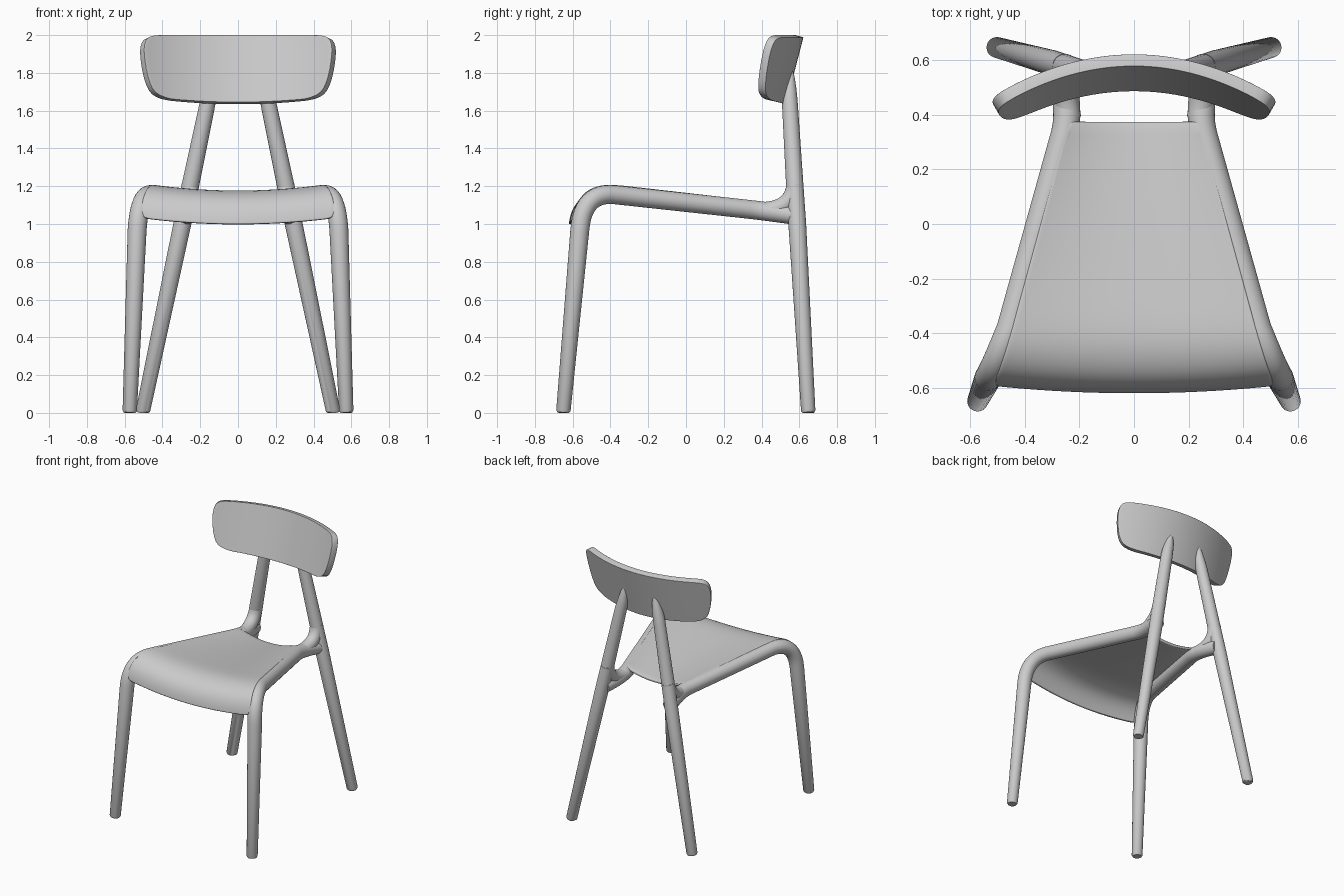
import bpy, bmesh, math
from mathutils import Vector

if "Cube" in bpy.data.objects:
    bpy.data.objects.remove(bpy.data.objects["Cube"])

grey = bpy.data.materials.new("light_grey")
grey.diffuse_color = (0.6, 0.6, 0.6, 1)
grey.use_nodes = True
grey.node_tree.nodes["Principled BSDF"].inputs["Base Color"].default_value = grey.diffuse_color


def finish(bm, name, angle=40):
    me = bpy.data.meshes.new(name)
    bm.to_mesh(me)
    bm.free()
    ob = bpy.data.objects.new(name, me)
    bpy.context.collection.objects.link(ob)
    me.materials.append(grey)
    bpy.ops.object.select_all(action='DESELECT')
    ob.select_set(True)
    bpy.context.view_layer.objects.active = ob
    bpy.ops.object.shade_smooth_by_angle(angle=math.radians(angle))
    return ob


def bend(a, c, b, n=12):
    """Quadratic curve from a to b with control c."""
    a, b, c = Vector(a), Vector(b), Vector(c)
    return [a * (1 - t) ** 2 + c * 2 * t * (1 - t) + b * t * t
            for t in (i / n for i in range(n + 1))]


def tube(name, path, radii, side, seg=24):
    """Round tube along a path, mirrored by side, never below the floor."""
    pts = [Vector((p[0] * side, p[1], p[2])) for p in path]
    bm = bmesh.new()
    rings, ref = [], Vector((1, 0, 0))
    for i, p in enumerate(pts):
        d = (pts[min(i + 1, len(pts) - 1)] - pts[max(i - 1, 0)]).normalized()
        ref = (ref - d * ref.dot(d)).normalized()
        w = d.cross(ref)
        ring = []
        for k in range(seg):
            a = 2 * math.pi * k / seg
            v = p + (ref * math.cos(a) + w * math.sin(a)) * radii[i]
            v.z = max(v.z, 0)
            ring.append(bm.verts.new(v))
        rings.append(ring)
    for r, s in zip(rings, rings[1:]):
        for k in range(seg):
            j = (k + 1) % seg
            bm.faces.new((r[k], r[j], s[j], s[k]))
    bm.faces.new(rings[0])
    bm.faces.new(rings[-1])
    bmesh.ops.recalc_face_normals(bm, faces=bm.faces)
    return finish(bm, name)


def panel(name, rows, point, thick, edge, cols=24):
    """Curved sheet: rows of data, point(row, u) with u from -1 to 1."""
    bm = bmesh.new()
    grid = [[bm.verts.new(point(r, 2 * i / cols - 1)) for i in range(cols + 1)]
            for r in rows]
    for a, b in zip(grid, grid[1:]):
        for i in range(cols):
            bm.faces.new((a[i], a[i + 1], b[i + 1], b[i]))
    ob = finish(bm, name)
    sub = ob.modifiers.new("smooth", 'SUBSURF')
    sub.levels = sub.render_levels = 1
    sol = ob.modifiers.new("thickness", 'SOLIDIFY')
    sol.thickness, sol.offset = thick, -1
    bev = ob.modifiers.new("rounded_edge", 'BEVEL')
    bev.width, bev.segments = edge, 3
    bev.limit_method, bev.angle_limit = 'ANGLE', math.radians(50)
    return ob


for side, label in ((1, "right"), (-1, "left")):
    # front leg bending into the side rail
    path = [(0.574, -0.65, 0), (0.573, -0.649, 0.012)]
    path += bend((0.534, -0.562, 0.97), (0.52, -0.545, 1.17), (0.453, -0.38, 1.155))
    path += bend((0.255, 0.33, 1.078), (0.23, 0.42, 1.068), (0.275, 0.585, 1.045), 6)
    radii = [0.031, 0.038] + [0.05] * (len(path) - 2)
    tube("front_leg_and_rail_" + label, path, radii, side)

    # back leg tapering into the backrest
    path = [(0.505, 0.648, 0), (0.503, 0.647, 0.012), (0.295, 0.589, 1.0),
            (0.253, 0.576, 1.2), (0.165, 0.551, 1.62), (0.157, 0.549, 1.66),
            (0.143, 0.548, 1.72), (0.132, 0.55, 1.78), (0.125, 0.552, 1.83)]
    tube("back_leg_" + label, path,
         [0.031, 0.038, 0.047, 0.046, 0.042, 0.041, 0.036, 0.025, 0.01], side)

    # blended joint between rail and back leg
    path = bend((0.24, 0.39, 1.07), (0.265, 0.565, 1.07), (0.252, 0.578, 1.21))
    tube("rail_joint_" + label, path, [0.046] * len(path), side)

# seat, rows from front lip to back edge: y, z, half width, sag, bulge
seat_rows = [(-0.596, 1.03, 0.495, 0.03, 0.025), (-0.592, 1.055, 0.512, 0.03, 0.025),
             (-0.582, 1.095, 0.512, 0.03, 0.025), (-0.562, 1.138, 0.503, 0.03, 0.022),
             (-0.53, 1.173, 0.49, 0.03, 0.018), (-0.485, 1.197, 0.476, 0.03, 0.01),
             (-0.43, 1.209, 0.46, 0.03, 0.004), (-0.36, 1.207, 0.44, 0.031, 0)]
for i in range(1, 9):
    t = i / 8
    seat_rows.append((-0.36 + 0.735 * t, 1.207 - 0.083 * t, 0.44 - 0.2 * t,
                      0.031 + 0.012 * t, 0))


def seat_point(r, u):
    y, z, w, sag, bulge = r
    k = 1 - u * u
    return (u * w, y - bulge * k, z - sag * k)


panel("seat", seat_rows, seat_point, 0.02, 0.006)

# backrest, rows from bottom to top: z, half width, lift of the ends
back_rows = [(1.645, 0.36, 0.017), (1.665, 0.42, 0.016), (1.70, 0.455, 0.012),
             (1.78, 0.48, 0.005), (1.86, 0.493, 0), (1.93, 0.50, 0),
             (1.975, 0.49, 0), (1.993, 0.47, 0), (2.0, 0.435, 0)]


def back_point(r, u):
    z, w, lift = r
    x = u * w
    z += lift * u * u
    return (x, 0.485 + 0.26 * (z - 1.64) - 0.6 * x * x, z)


panel("backrest", back_rows, back_point, 0.045, 0.014)
